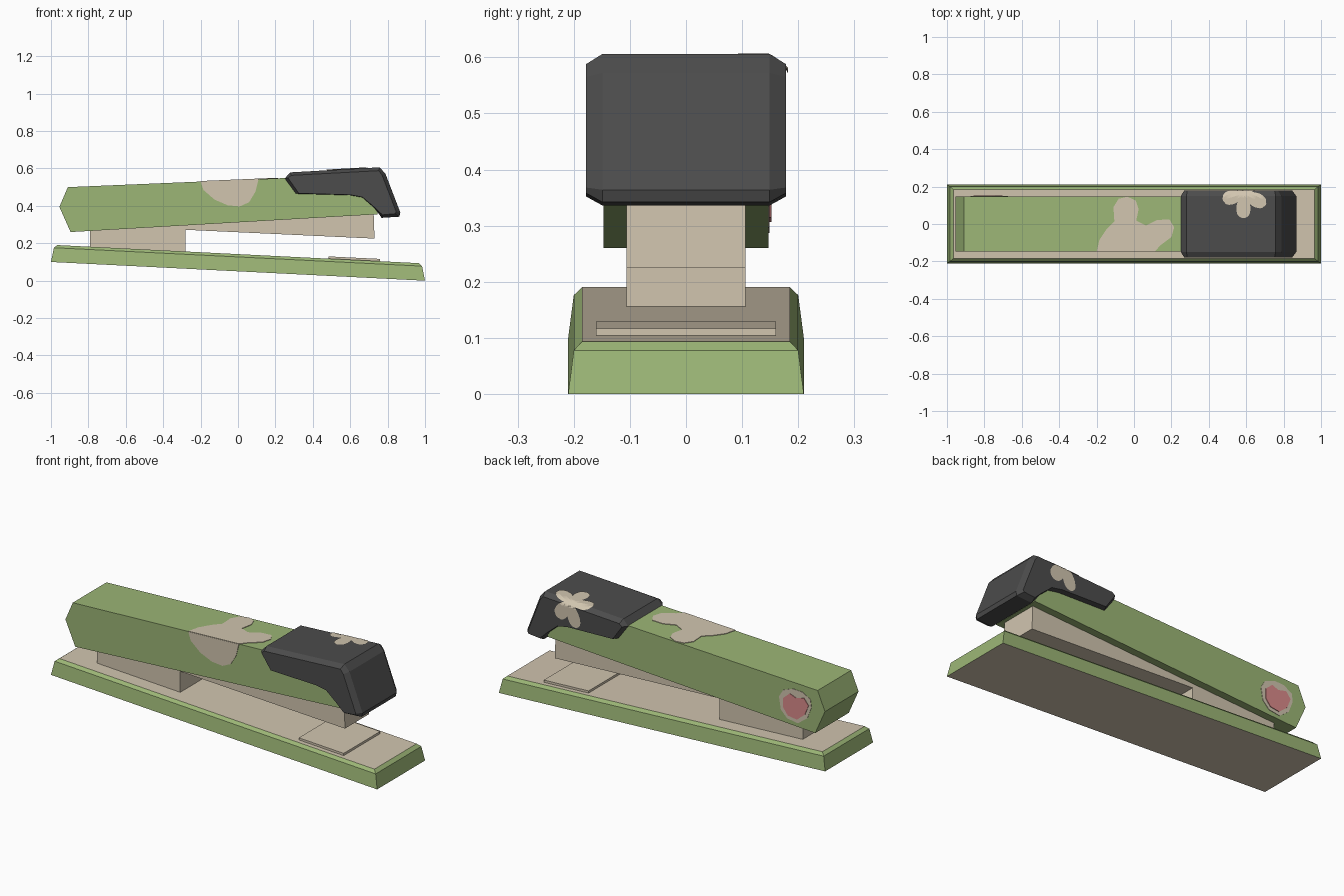
import bpy, bmesh, math

if "Cube" in bpy.data.objects:
    bpy.data.objects.remove(bpy.data.objects["Cube"])


def material(name, r, g, b):
    m = bpy.data.materials.new(name)
    lin = [((c / 255 + 0.055) / 1.055) ** 2.4 for c in (r, g, b)]
    m.diffuse_color = (*lin, 1)
    m.use_nodes = True
    m.node_tree.nodes["Principled BSDF"].inputs["Base Color"].default_value = m.diffuse_color
    return m


GREEN = material("leaf green", 156, 182, 118)
BEIGE = material("warm beige", 209, 197, 175)
BLACK = material("charcoal", 76, 76, 76)
ROSE = material("rose", 218, 138, 138)


def finish(name, bm, *mats):
    bmesh.ops.recalc_face_normals(bm, faces=bm.faces)
    me = bpy.data.meshes.new(name)
    bm.to_mesh(me)
    bm.free()
    for m in mats:
        me.materials.append(m)
    ob = bpy.data.objects.new(name, me)
    bpy.context.collection.objects.link(ob)
    return ob


def loft(name, rings, *mats, rule=None):
    """Skin closed rings of 3D points and cap both ends."""
    bm = bmesh.new()
    vs = [[bm.verts.new(p) for p in ring] for ring in rings]
    n = len(vs[0])
    for a, b in zip(vs, vs[1:]):
        for i in range(n):
            j = (i + 1) % n
            bm.faces.new((a[i], a[j], b[j], b[i]))
    caps = [bm.faces.new(vs[0]), bm.faces.new(vs[-1])]
    if rule:
        for f in caps:
            f.material_index = rule
    return finish(name, bm, *mats)


def prism(name, profile, y0, y1, mat):
    return loft(name, [[(x, y, z) for x, z in profile] for y in (y0, y1)], mat)


def body_top(x):
    return 0.50 + 0.042 * (x + 0.91)


def base_top(x):
    return 0.0955 - 0.048 * (x - 0.966)


# Sloping base: green sides, beige top and underside
def base_ring(hx, hy, lift):
    return [(x, y, 0.05 - 0.05 * x + lift)
            for x, y in ((-hx, -hy), (hx, -hy), (hx, hy), (-hx, hy))]


loft("base", [base_ring(1.0, 0.21, 0), base_ring(0.984, 0.2, 0.077),
              base_ring(0.966, 0.185, 0.092)], GREEN, BEIGE, rule=1)

# Anvil plate on the base
loft("anvil_plate", [[(x, y, base_top(x) + d) for x, y in
                      ((0.485, -0.16), (0.76, -0.16), (0.76, 0.16), (0.485, 0.16))]
                     for d in (-0.004, 0.011)], BEIGE)

# Hinge block and staple magazine
prism("magazine", [(-0.79, 0.17), (-0.28, 0.145), (-0.28, 0.272), (0.73, 0.225),
                   (0.725, 0.37), (-0.79, 0.29)], -0.106, 0.106, BEIGE)

# Upper arm
prism("arm", [(-0.91, 0.50), (-0.955, 0.395), (-0.895, 0.26), (0.745, 0.355),
              (0.75, body_top(0.75))], -0.147, 0.147, GREEN)

# Dark grip cap with chamfered sides
outer = [(0.25, 0.547), (0.28, 0.579), (0.757, 0.606), (0.788, 0.572), (0.868, 0.364),
         (0.862, 0.342), (0.768, 0.336), (0.73, 0.388), (0.665, 0.445), (0.60, 0.457),
         (0.31, 0.465)]
inner = [(0.268, 0.549), (0.285, 0.563), (0.752, 0.588), (0.77, 0.565), (0.846, 0.368),
         (0.84, 0.358), (0.772, 0.352), (0.73, 0.392), (0.665, 0.447), (0.60, 0.459),
         (0.325, 0.467)]
loft("grip_cap", [[(x, y, z) for x, z in prof] for prof, y in
                  ((inner, -0.178), (outer, -0.149), (outer, 0.149), (inner, 0.178))], BLACK)

# Painted patch on the arm: front part and top part
side = [(-0.2, 0.53), (-0.185, 0.485), (-0.125, 0.433), (-0.055, 0.403), (0.01, 0.397),
        (0.06, 0.42), (0.093, 0.475), (0.11, 0.543)]
prism("front_patch", side, -0.150, -0.146, BEIGE)
top = [(-0.2, -0.149), (-0.185, -0.085), (-0.145, -0.025), (-0.105, 0.015), (-0.11, 0.09),
       (-0.082, 0.135), (-0.035, 0.146), (0.01, 0.125), (0.025, 0.08), (0.012, 0.018),
       (0.065, -0.008), (0.125, 0.022), (0.19, 0.024), (0.215, -0.018), (0.2, -0.07),
       (0.14, -0.115), (0.11, -0.149)]
loft("top_patch", [[(x, y, body_top(x) + d) for x, y in top] for d in (-0.001, 0.003)], BEIGE)

# Heart with a pale border on the back of the arm
border = [(-0.674, 0.405), (-0.7, 0.448), (-0.76, 0.47), (-0.817, 0.467), (-0.867, 0.439),
          (-0.873, 0.395), (-0.848, 0.33), (-0.79, 0.287), (-0.724, 0.297), (-0.686, 0.335)]
heart = [(-0.702, 0.405), (-0.742, 0.44), (-0.78, 0.425), (-0.829, 0.437), (-0.857, 0.402),
         (-0.835, 0.348), (-0.786, 0.307), (-0.73, 0.315), (-0.702, 0.353)]
prism("heart_border", border, 0.146, 0.149, BEIGE)
prism("heart", heart, 0.146, 0.152, ROSE)


# Flower folded over the back edge of the cap
def fold(x, v, e=0.004):
    z = 0.579 + (x - 0.28) * 0.0566
    c = 0.034
    if v <= 0:
        return (x, 0.149 + v, z + e)
    if v <= c:
        t = v / c
        return (x, 0.149 + 0.029 * t + e * (0.3 + 0.7 * t), z - 0.018 * t + e * (1 - 0.5 * t))
    return (x, 0.178 + e, z - 0.018 - (v - c))


centre = (0.585, 0.012)
tips = [(0.475, -0.02), (0.585, -0.118), (0.705, -0.045), (0.665, 0.115), (0.545, 0.14)]
for k, tip in enumerate(tips):
    dx, dv = tip[0] - centre[0], tip[1] - centre[1]
    length = math.hypot(dx, dv)
    ux, uv = dx / length, dv / length
    bm = bmesh.new()
    rows = []
    for i in range(15):  # petal widens towards a rounded tip
        t = i / 14
        w = 0.012 + 0.026 * math.sin(math.pi * min(1, t * 0.8)) if t < 0.7 else \
            0.0365 * math.sqrt(max(0.02, 1 - ((t - 0.7) / 0.3) ** 2))
        rows.append([bm.verts.new(fold(centre[0] + dx * t - uv * w * s,
                                       centre[1] + dv * t + ux * w * s))
                     for s in (-1, -0.5, 0, 0.5, 1)])
    for a, b in zip(rows, rows[1:]):
        for j in range(4):
            bm.faces.new((a[j], a[j + 1], b[j + 1], b[j]))
    bm.normal_update()
    if sum((f.normal.z + f.normal.y) for f in bm.faces) < 0:
        bmesh.ops.reverse_faces(bm, faces=bm.faces)
    me = bpy.data.meshes.new("petal")
    bm.to_mesh(me)
    bm.free()
    me.materials.append(BEIGE)
    bpy.context.collection.objects.link(bpy.data.objects.new(f"petal_{k + 1}", me))
